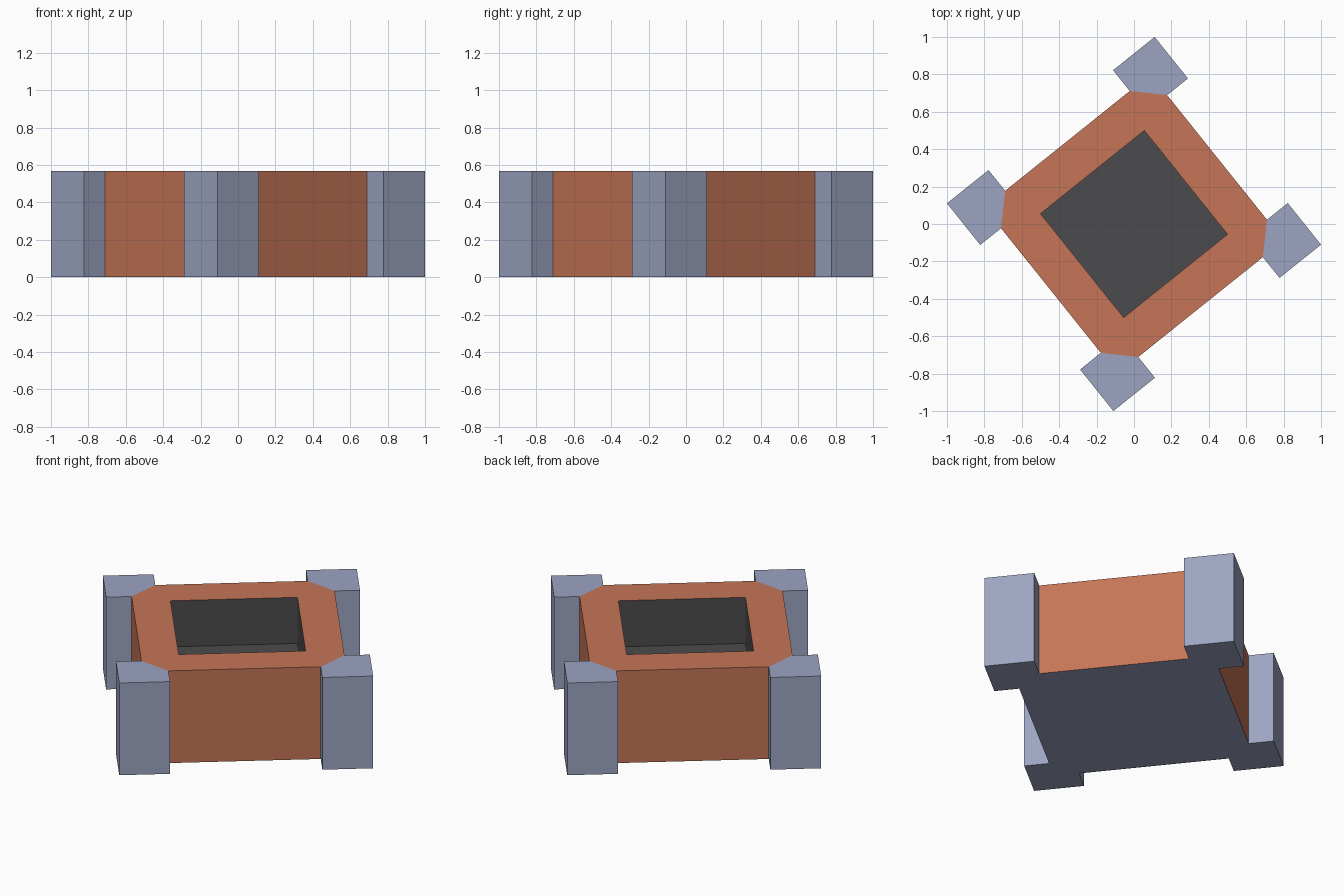
import bpy, bmesh, math
from mathutils import Matrix

if "Cube" in bpy.data.objects:
    bpy.data.objects.remove(bpy.data.objects["Cube"])

ANG = math.radians(38.7)                          # whole model is turned about z
U = 1 / (5 * (math.cos(ANG) + math.sin(ANG)))     # design unit: towers reach 5 units out
H, FLOOR = 4, 2                                   # wall height and pit floor, in units


def material(name, rgb):
    m = bpy.data.materials.new(name)
    lin = [(c / 255 / 12.92) if c < 10 else ((c / 255 + 0.055) / 1.055) ** 2.4 for c in rgb]
    m.diffuse_color = (*lin, 1)
    m.use_nodes = True
    m.node_tree.nodes["Principled BSDF"].inputs["Base Color"].default_value = m.diffuse_color
    return m


CLAY = material("clay brown", (198, 117, 87))
STONE = material("blue grey stone", (156, 164, 193))
DARK = material("dark grey", (75, 75, 77))


def finish(name, bm, mats, turn=0.0):
    bm.transform(Matrix.Rotation(ANG + turn, 4, 'Z') @ Matrix.Scale(U, 4))
    me = bpy.data.meshes.new(name)
    bm.to_mesh(me)
    bm.free()
    for m in mats:
        me.materials.append(m)
    ob = bpy.data.objects.new(name, me)
    bpy.context.collection.objects.link(ob)
    return ob


def prism(bm, pts, height):
    base = bm.faces.new([bm.verts.new((x, y, 0)) for x, y in pts])
    ext = bmesh.ops.extrude_face_region(bm, geom=[base], use_keep_orig=True)
    bmesh.ops.translate(bm, vec=(0, 0, height),
                        verts=[g for g in ext["geom"] if isinstance(g, bmesh.types.BMVert)])
    bmesh.ops.recalc_face_normals(bm, faces=bm.faces)


# Walled body: chamfered block with a square pit, open where the towers join it
bm = bmesh.new()
prism(bm, [(4, -3), (4, 3), (3, 4), (-3, 4), (-4, 3), (-4, -3), (-3, -4), (3, -4)], H)
for f in bm.faces:
    if f.normal.z < -0.5:
        f.material_index = 1
hidden = [f for f in bm.faces if abs(f.normal.x * f.normal.y) > 0.1]
top = [f for f in bm.faces if f.normal.z > 0.5]
rim = [v for v in top[0].verts]
bmesh.ops.delete(bm, geom=hidden + top, context='FACES_ONLY')
corners = [(2.5, 2.5), (-2.5, 2.5), (-2.5, -2.5), (2.5, -2.5)]
upper = [bm.verts.new((x, y, H)) for x, y in corners]
lower = [bm.verts.new((x, y, FLOOR)) for x, y in corners]


def rim_at(x, y):
    return min(rim, key=lambda v: (v.co.x - x) ** 2 + (v.co.y - y) ** 2)


for i, (x, y) in enumerate(corners):
    j = (i + 1) % 4
    nx, ny = corners[j]
    sx, sy, tx, ty = (math.copysign(1, c) for c in (x, y, nx, ny))
    along_x = sy == ty
    a, b = (3, 4) if along_x else (4, 3)
    # rim strip, its corner triangle, then the pit wall
    bm.faces.new([upper[i], upper[j], rim_at(tx * a, ty * b), rim_at(sx * a, sy * b)])
    bm.faces.new([upper[i], rim_at(sx * 3, sy * 4), rim_at(sx * 4, sy * 3)])
    bm.faces.new([upper[j], upper[i], lower[i], lower[j]]).material_index = 2
bm.faces.new(lower).material_index = 2
bm.normal_update()
# outward orientation: rim and floor up, pit walls toward the middle
for f in bm.faces:
    c = f.calc_center_median()
    if f.material_index == 2 and c.z > FLOOR + 0.1:
        wrong = f.normal.x * c.x + f.normal.y * c.y > 0
    else:
        wrong = f.material_index != 1 and f.normal.z < -0.5
    if wrong:
        f.normal_flip()
finish("walled_body", bm, [CLAY, STONE, DARK])

# Four corner towers, each clipped diagonally where it meets the body
for k, name in enumerate(("back", "left", "front", "right")):
    bm = bmesh.new()
    prism(bm, [(4, 3), (5, 3), (5, 5), (3, 5), (3, 4)], H)
    inner = [f for f in bm.faces if f.normal.x < -0.3 and f.normal.y < -0.3]
    bmesh.ops.delete(bm, geom=inner, context='FACES_ONLY')
    finish(name + "_tower", bm, [STONE], k * math.pi / 2)
